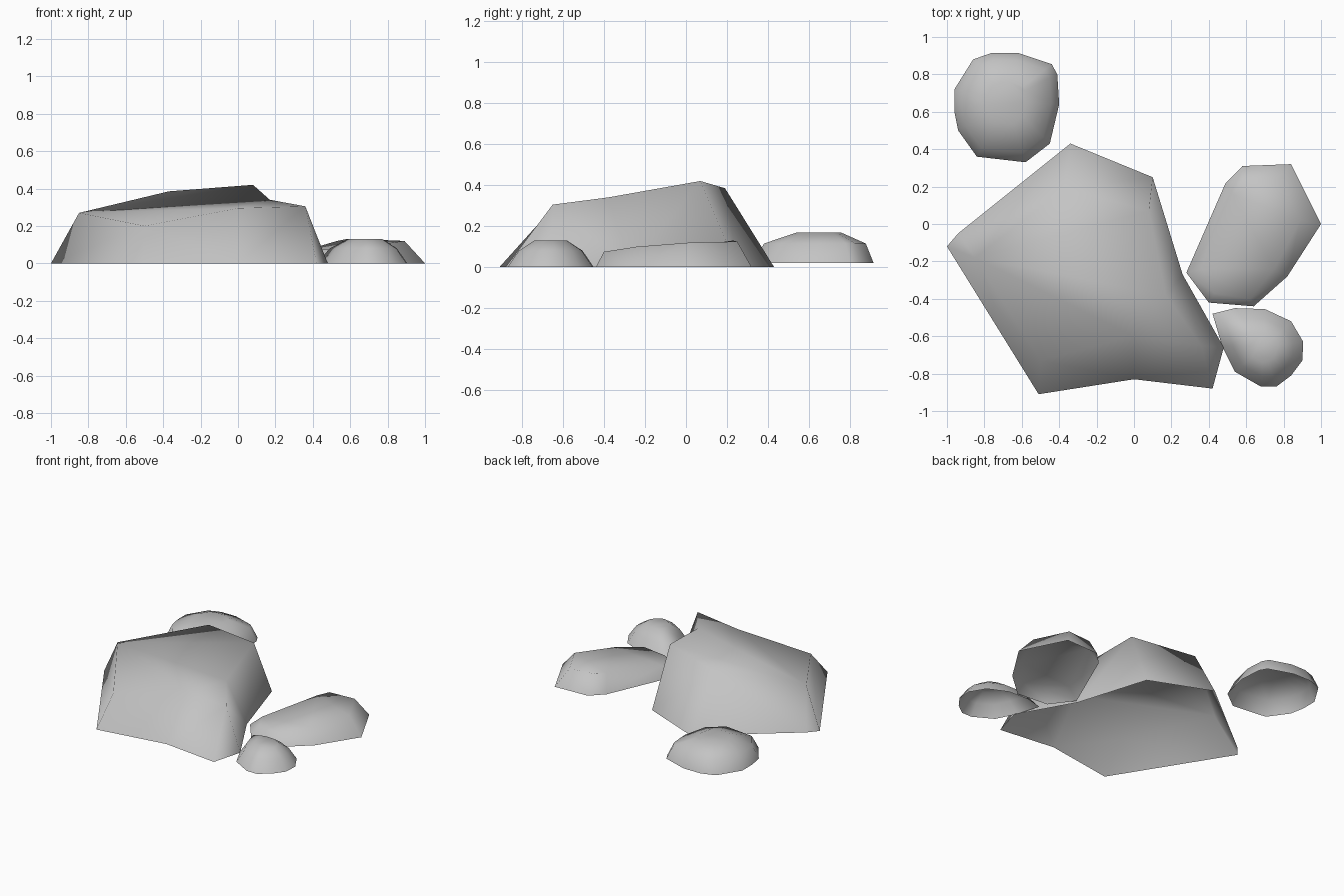
import bpy, bmesh
from mathutils import Vector

cube = bpy.data.objects.get("Cube")
if cube:
    bpy.data.objects.remove(cube, do_unlink=True)

stone = bpy.data.materials.new("stone_grey")
stone.use_nodes = True
grey = (0.55, 0.55, 0.55, 1)
stone.diffuse_color = grey
bsdf = stone.node_tree.nodes["Principled BSDF"]
bsdf.inputs["Base Color"].default_value = grey
bsdf.inputs["Roughness"].default_value = 0.9


def build_rock(name, rings, cap=None):
    """Loft matching rings from the open base upwards, then close the top."""
    bm = bmesh.new()
    loops = [[bm.verts.new(p) for p in ring] for ring in rings]
    n = len(loops[0])
    for low, high in zip(loops, loops[1:]):
        for i in range(n):
            j = (i + 1) % n
            bm.faces.new((low[i], low[j], high[j], high[i]))
    top = loops[-1]
    for corners in cap or [range(n)]:
        bm.faces.new([top[i] for i in corners])
    bmesh.ops.remove_doubles(bm, verts=bm.verts, dist=0.001)
    bmesh.ops.triangulate(bm, faces=bm.faces)
    bmesh.ops.recalc_face_normals(bm, faces=bm.faces)
    if sum(f.normal.z for f in bm.faces) < 0:
        bmesh.ops.reverse_faces(bm, faces=bm.faces)
    for f in bm.faces:
        f.smooth = True
    mesh = bpy.data.meshes.new(name)
    bm.to_mesh(mesh)
    bm.free()
    mesh.materials.append(stone)
    obj = bpy.data.objects.new(name, mesh)
    bpy.context.collection.objects.link(obj)


def flat(outline, z=0):
    return [(x, y, z) for x, y in outline]


def dome(outline, levels):
    """Shrink the outline towards its middle at each (scale, height)."""
    mid = sum((Vector(p) for p in outline), Vector((0, 0))) / len(outline)
    return [flat([mid + (Vector(p) - mid) * s for p in outline], z) for s, z in levels]


# Large boulder: two pairs of base corners share one shoulder point
west, east = (-.85, -.18, .27), (.36, -.65, .305)
build_rock("large_boulder", [
    flat([(-1, -.12), (-.51, -.91), (0, -.83), (.42, -.88), (.48, -.66),
          (.26, -.27), (.1, .25), (-.34, .43), (-.94, -.05)]),
    [west, (-.5, -.73, .2), (0, -.6, .295), east, east,
     (.17, -.38, .34), (.08, .07, .42), (-.37, .19, .385), west]],
    cap=[(0, 1, 2), (0, 2, 5), (2, 3, 5), (0, 5, 6), (0, 6, 7)])

# Long slab beside the boulder
build_rock("long_rock", [
    flat([(.28, -.26), (.4, -.42), (.64, -.44), (.82, -.28),
          (1, 0), (.84, .32), (.58, .31), (.49, .22)]),
    [(.36, -.24, .07), (.43, -.37, .075), (.62, -.4, .075), (.75, -.24, .1),
     (.89, .02, .12), (.77, .25, .125), (.58, .23, .13), (.53, .16, .12)]])

# Small pebble at the front
build_rock("small_rock", dome(
    [(.42, -.48), (.47, -.65), (.54, -.79), (.68, -.87), (.76, -.87), (.84, -.81),
     (.9, -.73), (.905, -.63), (.84, -.52), (.7, -.455), (.54, -.45)],
    [(1, 0), (.74, .08), (.38, .13)]))

# Rounded rock at the back
build_rock("round_rock", dome(
    [(-.96, .72), (-.96, .6), (-.94, .5), (-.84, .36), (-.58, .33), (-.45, .43),
     (-.4, .64), (-.41, .8), (-.44, .855), (-.62, .915), (-.76, .915), (-.86, .88)],
    [(1, .02), (.85, .115), (.38, .168)]))
